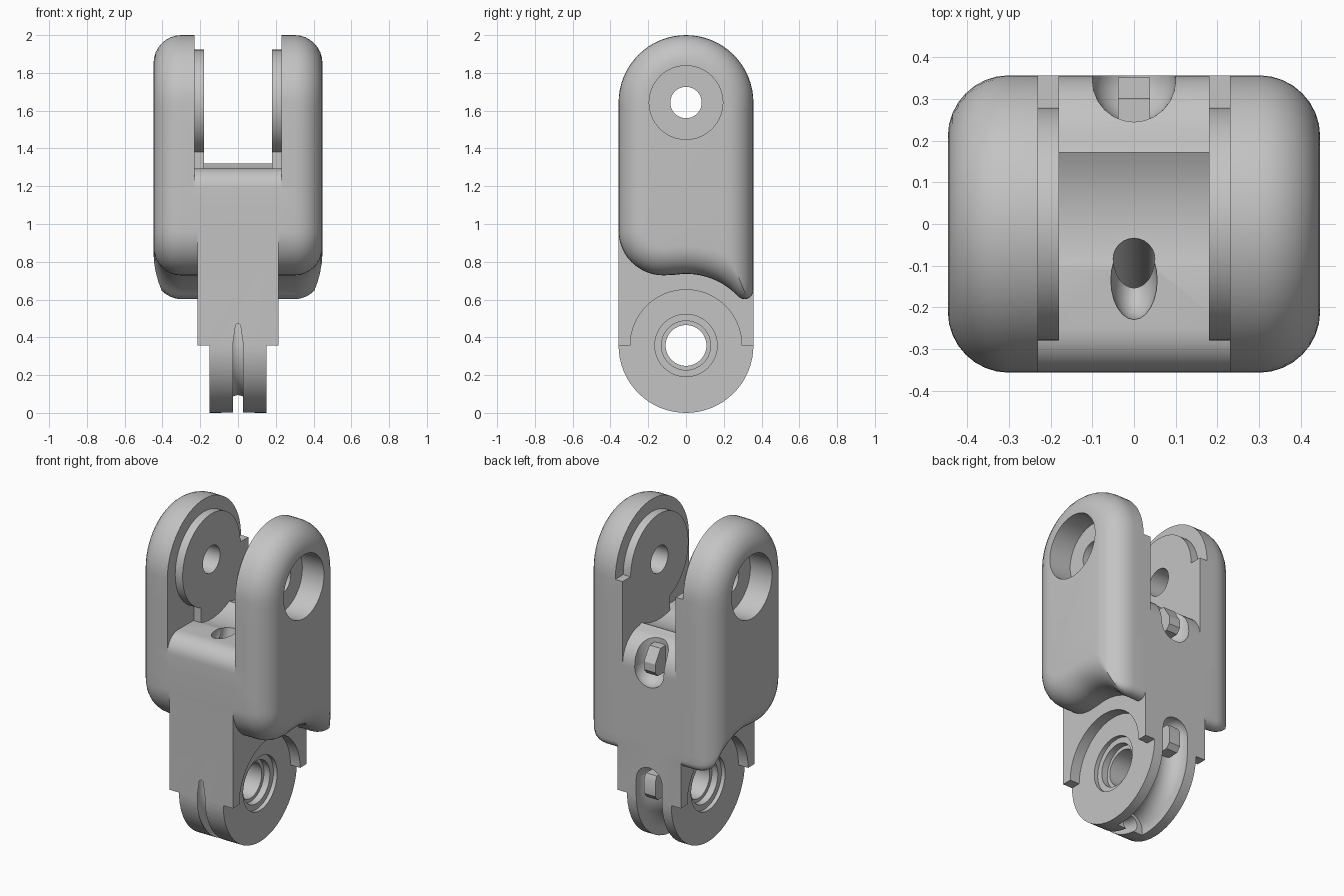
import bpy, bmesh
from math import sin, cos, pi, radians, hypot
from mathutils import Matrix, Vector

if "Cube" in bpy.data.objects:
    bpy.data.objects.remove(bpy.data.objects["Cube"], do_unlink=True)

grey = bpy.data.materials.new("plain_grey")
grey.use_nodes = True
COLOUR = (0.55, 0.55, 0.55, 1)
grey.diffuse_color = COLOUR
grey.node_tree.nodes["Principled BSDF"].inputs["Base Color"].default_value = COLOUR

R = 0.357                      # half depth of the link
LOW, HIGH = R, 2 - R           # heights of the two hinge axes


def make(name, bm):
    bmesh.ops.recalc_face_normals(bm, faces=bm.faces)
    mesh = bpy.data.meshes.new(name)
    bm.to_mesh(mesh)
    bm.free()
    mesh.materials.append(grey)
    ob = bpy.data.objects.new(name, mesh)
    bpy.context.collection.objects.link(ob)
    return ob


def skin(name, rings):
    """Closed solid through rings of equal length."""
    bm = bmesh.new()
    vs = [[bm.verts.new(p) for p in ring] for ring in rings]
    n = len(vs[0])
    for a, b in zip(vs, vs[1:]):
        for i in range(n):
            j = (i + 1) % n
            bm.faces.new((a[i], a[j], b[j], b[i]))
    bm.faces.new(vs[0])
    bm.faces.new(vs[-1])
    return make(name, bm)


def prism(name, outline, x0, x1):
    return skin(name, [[(x, y, z) for y, z in outline] for x in (x0, x1)])


def box(name, x0, x1, y0, y1, z0, z1):
    return prism(name, [(y0, z0), (y1, z0), (y1, z1), (y0, z1)], x0, x1)


def arc(cy, cz, r, a0, a1, n):
    angles = [radians(a0 + (a1 - a0) * i / n) for i in range(n + 1)]
    return [(cy + r * cos(a), cz + r * sin(a)) for a in angles]


def disc(name, z, r, x0, x1):
    return prism(name, arc(0, z, r, 0, 354.375, 63), x0, x1)


def tube(name, path, r):
    """Round sweep along a path in the middle plane."""
    rings = []
    for i, (y, z) in enumerate(path):
        a, b = path[max(i - 1, 0)], path[min(i + 1, len(path) - 1)]
        d = Vector((0, b[0] - a[0], b[1] - a[1])).normalized()
        side = Vector((0, -d.z, d.y))
        rings.append([Vector((r * cos(t), y, z)) + side * r * sin(t)
                      for t in (2 * pi * k / 24 for k in range(24))])
    return skin(name, rings)


def ball(name, y, z, size):
    bm = bmesh.new()
    m = Matrix.Translation((0, y, z)) @ Matrix.Diagonal((*size, 1))
    bmesh.ops.create_uvsphere(bm, u_segments=24, v_segments=16, radius=1, matrix=m)
    return make(name, bm)


def combine(target, tool, operation):
    mod = target.modifiers.new("shape", "BOOLEAN")
    mod.object, mod.operation, mod.solver = tool, operation, "EXACT"
    bpy.context.view_layer.objects.active = target
    bpy.ops.object.modifier_apply(modifier=mod.name)
    bpy.data.objects.remove(tool, do_unlink=True)


def add(tool):
    combine(link, tool, "UNION")


def cut(tool):
    combine(link, tool, "DIFFERENCE")


# Side outline: round head, straight sides, hooked lower edge
outline = arc(0, HIGH, R, 0, 180, 32)
outline += [(-R, z) for z in (1.5, 1.35, 1.2, 1.08)]
outline += arc(-0.12, 0.965, 0.237, 180, 270, 12)
outline += [(-0.06, 0.731)] + arc(0, LOW, 0.379, 92, 46, 10)
outline += arc(0.31, 0.649, 0.047, 235, 360, 7)
outline += [(R, z) for z in (0.7, 0.75, 0.8, 0.87, 0.95, 1.1, 1.3, 1.5)]
segments = list(zip(outline, outline[1:] + outline[:1]))


def depth(y, z):
    best = 9
    for (ay, az), (by, bz) in segments:
        dy, dz = by - ay, bz - az
        t = ((y - ay) * dy + (z - az) * dz) / (dy * dy + dz * dz)
        t = min(1, max(0, t))
        best = min(best, hypot(y - ay - t * dy, z - az - t * dz))
    return best


def inset(d):
    """Outline moved inwards by d, searched along rays from the middle."""
    if d == 0:
        return outline
    cy, cz = 0.08, 1.2
    result = []
    for y, z in outline:
        lo, hi = 0, 1
        for _ in range(13):
            s = (lo + hi) / 2
            if depth(cy + (y - cy) * s, cz + (z - cz) * s) >= d:
                lo = s
            else:
                hi = s
        result.append((cy + (y - cy) * lo, cz + (z - cz) * lo))
    return result


# Main body with rolled outer edges
ROLL, WIDE = 0.147, 0.447
half = []
for k in range(9):
    a = k / 8 * pi / 2
    x = WIDE - ROLL + ROLL * sin(a)
    half.append((x, inset(ROLL * (1 - cos(a)))))
rings = [[(-x, y, z) for y, z in o] for x, o in reversed(half)]
rings += [[(x, y, z) for y, z in o] for x, o in half]
link = skin("finger_link", rings)

# Lower neck and round tongue
add(box("neck", -0.215, 0.215, -R, R, LOW, 1.1))
for s in (-1, 1):
    cut(disc("neck_recess", LOW, 0.295, s * 0.15, s * 0.3))
add(disc("tongue", LOW, R, -0.15, 0.15))

# Fork gap with a rounded front lip, hollow floor and rounded back lip
floor = [(-0.6, 1.19)] + arc(-0.252, 1.19, 0.105, 180, 90, 8)
floor += arc(0, HIGH, 0.365, 253, 298, 10)
floor += arc(0.18, 1.137, 0.177, 85, 0, 10)
floor += [(0.6, 1.137), (0.6, 2.3), (-0.6, 2.3)]
cut(prism("fork_gap", floor, -0.23, 0.23))

# Hinge bosses, rear stops and pin seats
for s in (-1, 1):
    add(disc("boss", HIGH, 0.28, s * 0.18, s * 0.26))
    add(box("stop", s * 0.18, s * 0.26, -0.1, R, 1.0, HIGH))
    cut(disc("pin_seat", HIGH, 0.195, s * 0.3, s * 0.6))
    cut(disc("bearing_lip", LOW, 0.165, s * 0.125, s * 0.3))
    cut(disc("bearing_seat", LOW, 0.13, s * 0.085, s * 0.3))
cut(disc("upper_pin_hole", HIGH, 0.083, -1, 1))
cut(disc("lower_pin_hole", LOW, 0.108, -1, 1))

# Tendon tunnel from the fork floor to the groove around the tongue
path = [(-0.06, 1.42), (-0.09, 1.25), (-0.2, 0.88), (-0.285, 0.58), (-0.309, 0.46)]
path += arc(0, LOW, 0.315, 180, 350, 32)
cut(tube("tendon_tunnel", path, 0.05))
cut(ball("tunnel_mouth", -0.135, 1.3, (0.056, 0.095, 0.09)))

# Wide rear grooves, rounded at their closed ends
cut(tube("lower_groove", arc(0, LOW, 0.34, 264, 360, 24) + [(0.34, 0.46)], 0.09))
cut(ball("lower_groove_end", 0.34, 0.46, (0.0899, 0.0899, 0.0899)))
cut(tube("upper_groove", [(0.345, 1.14), (0.345, 1.5)], 0.1))
cut(ball("upper_groove_end", 0.345, 1.14, (0.0999, 0.0999, 0.0999)))


# Tendon anchor posts standing in the grooves
def post(name, z0, z1, top):
    c = 0.03
    shape = [(0.2, z0), (R - c, z0), (R - 0.005, z0 + c), (R - 0.005, z1 - top),
             (R - top * 0.7, z1), (0.2, z1)]
    return prism(name, shape, -0.038, 0.038)


posts = [post("upper_tendon_post", 1.11, 1.27, 0.08),
         post("lower_tendon_post", 0.35, 0.5, 0.03)]

for ob in [link] + posts:
    bpy.ops.object.select_all(action="DESELECT")
    ob.select_set(True)
    bpy.context.view_layer.objects.active = ob
    bpy.ops.object.shade_smooth_by_angle(angle=radians(32))
